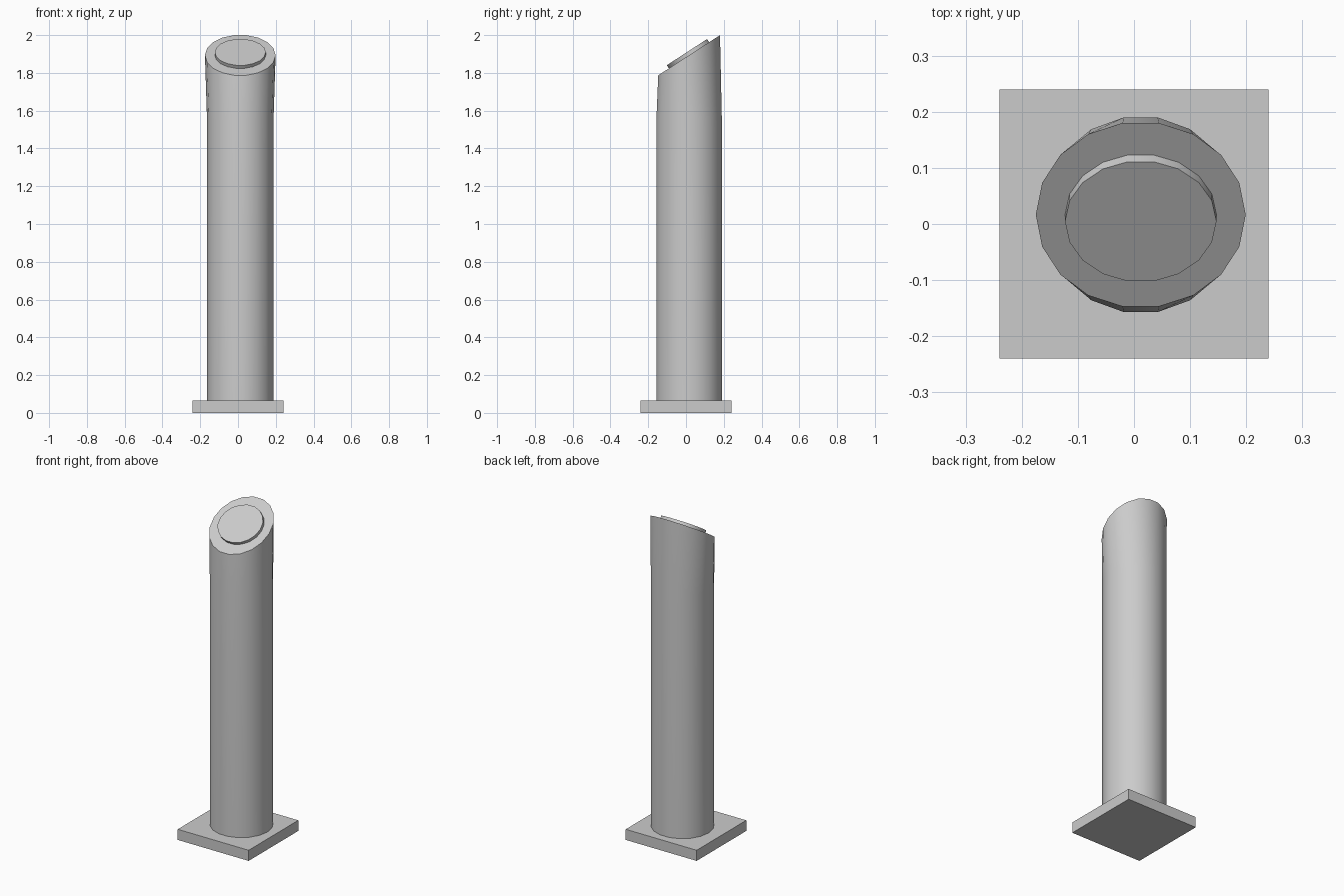
import bpy, bmesh, math

if "Cube" in bpy.data.objects:
    bpy.data.objects.remove(bpy.data.objects["Cube"])

SIDES = 18
CX, CY = 0.012, 0.0165
SLOPE = 0.65  # rise of the slanted top per unit of y


def ring(bm, cy, cz, rx, ry, slope=0.0):
    verts = []
    for i in range(SIDES):
        a = 2 * math.pi * i / SIDES
        y = ry * math.sin(a)
        verts.append(bm.verts.new((CX + rx * math.cos(a), cy + y, cz + y * slope)))
    return verts


def loft(name, rings):
    bm = bmesh.new()
    loops = [ring(bm, *r) for r in rings]
    for lo, hi in zip(loops, loops[1:]):
        for i in range(SIDES):
            j = (i + 1) % SIDES
            bm.faces.new((lo[i], lo[j], hi[j], hi[i]))
    bm.faces.new(loops[0][::-1])
    bm.faces.new(loops[-1])
    mesh = bpy.data.meshes.new(name)
    bm.to_mesh(mesh)
    bm.free()
    obj = bpy.data.objects.new(name, mesh)
    bpy.context.collection.objects.link(obj)
    bpy.ops.object.select_all(action='DESELECT')
    obj.select_set(True)
    bpy.context.view_layer.objects.active = obj
    bpy.ops.object.shade_smooth_by_angle(angle=math.radians(30))
    return obj


# Square foot plate
bpy.ops.mesh.primitive_cube_add(size=1, location=(0, 0, 0.0325))
base = bpy.context.object
base.name = "base_plate"
base.scale = (0.48, 0.48, 0.065)

# Round column ending in a slanted face with a raised round panel
loft("column", [
    (CY, 0.065, 0.176, 0.176),
    (CY, 1.55, 0.176, 0.176),
    (CY, 1.8935, 0.187, 0.166, SLOPE),
    (CY, 1.8935, 0.135, 0.108, SLOPE),
    (CY - 0.012, 1.9095, 0.135, 0.108, SLOPE),
])
